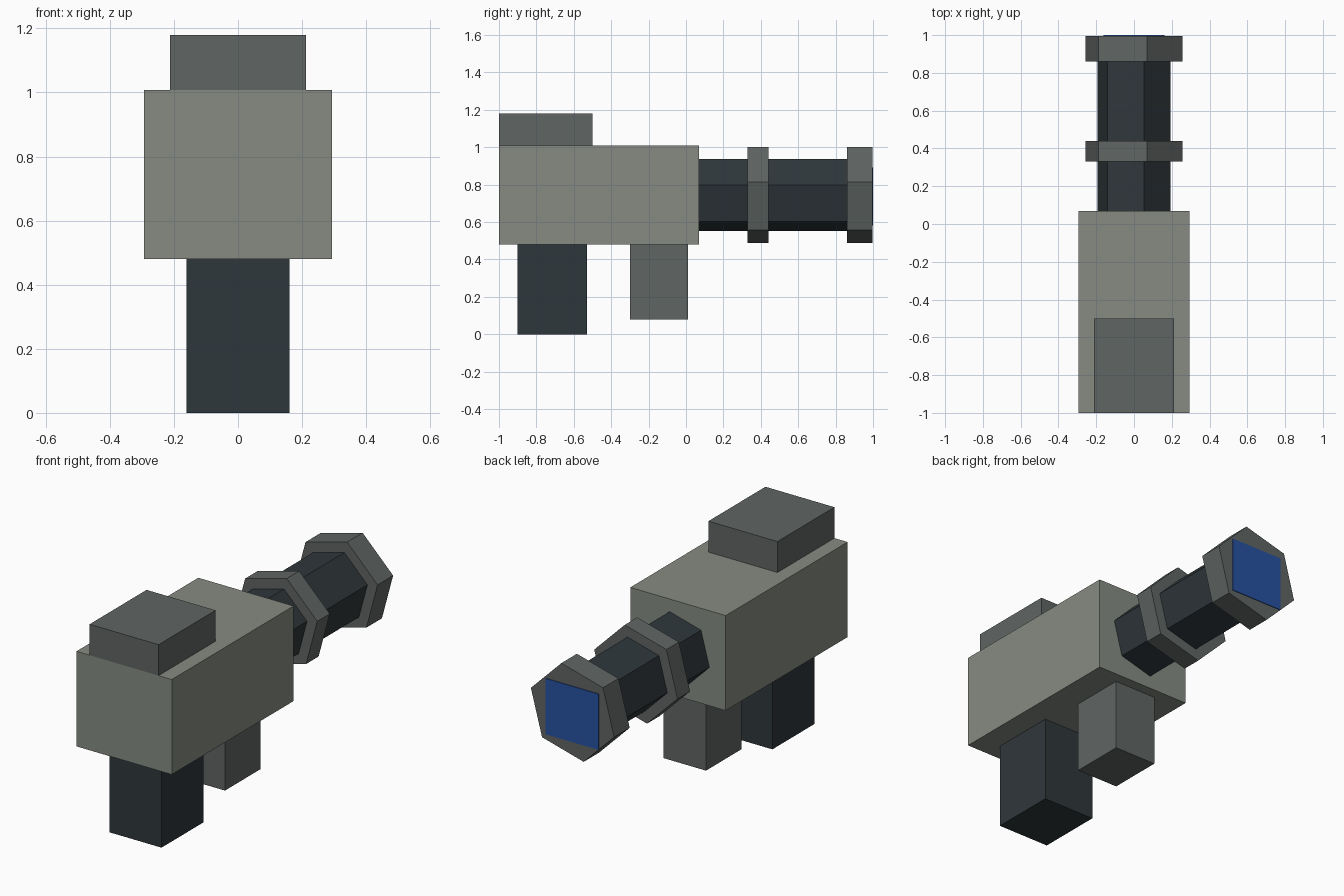
import bpy, bmesh
from math import cos, sin, radians

if "Cube" in bpy.data.objects:
    bpy.data.objects.remove(bpy.data.objects["Cube"])


def material(name, rgb):
    m = bpy.data.materials.new(name)
    m.diffuse_color = (*rgb, 1)
    m.use_nodes = True
    m.node_tree.nodes["Principled BSDF"].inputs["Base Color"].default_value = m.diffuse_color
    return m


PALE = material("pale_grey", (0.24, 0.26, 0.225))
MID = material("mid_grey", (0.115, 0.13, 0.125))
DARK = material("dark_grey", (0.028, 0.038, 0.043))
BLUE = material("blue", (0.02, 0.085, 0.36))


def prism(name, profile, y0, y1, mat):
    """Extrude an x-z profile from y0 to y1."""
    bm = bmesh.new()
    face = bm.faces.new([bm.verts.new((x, y0, z)) for x, z in profile])
    out = bmesh.ops.extrude_face_region(bm, geom=[face])
    verts = [v for v in out["geom"] if isinstance(v, bmesh.types.BMVert)]
    bmesh.ops.translate(bm, verts=verts, vec=(0, y1 - y0, 0))
    bmesh.ops.recalc_face_normals(bm, faces=bm.faces)
    mesh = bpy.data.meshes.new(name)
    bm.to_mesh(mesh)
    bm.free()
    mesh.materials.append(mat)
    ob = bpy.data.objects.new(name, mesh)
    bpy.context.collection.objects.link(ob)
    return ob


def box(name, half_w, y0, y1, z0, z1, mat):
    return prism(name, [(-half_w, z0), (half_w, z0), (half_w, z1), (-half_w, z1)], y0, y1, mat)


def hexagon(name, r, y0, y1, mat, zc=0.745):
    # six sides, turned 15 degrees about the barrel axis
    angles = [radians(15 + 60 * i) for i in range(6)]
    return prism(name, [(r * cos(a), zc + r * sin(a)) for a in angles], y0, y1, mat)


# Housing, top block and the two grips
box("main_body", 0.293, -1.0, 0.07, 0.48, 1.008, PALE)
box("top_block", 0.212, -1.0, -0.5, 1.008, 1.18, MID)
box("rear_grip", 0.16, -0.9, -0.53, 0.0, 0.48, DARK)
box("front_grip", 0.13, -0.3, 0.01, 0.08, 0.48, MID)

# Six-sided barrel with two collars
hexagon("barrel", 0.2, 0.07, 0.99, DARK)
hexagon("middle_collar", 0.265, 0.33, 0.44, MID)
hexagon("end_collar", 0.265, 0.86, 0.996, MID)

# Blue square plate on the muzzle
box("muzzle_plate", 0.162, 0.97, 1.0, 0.582, 0.892, BLUE)
